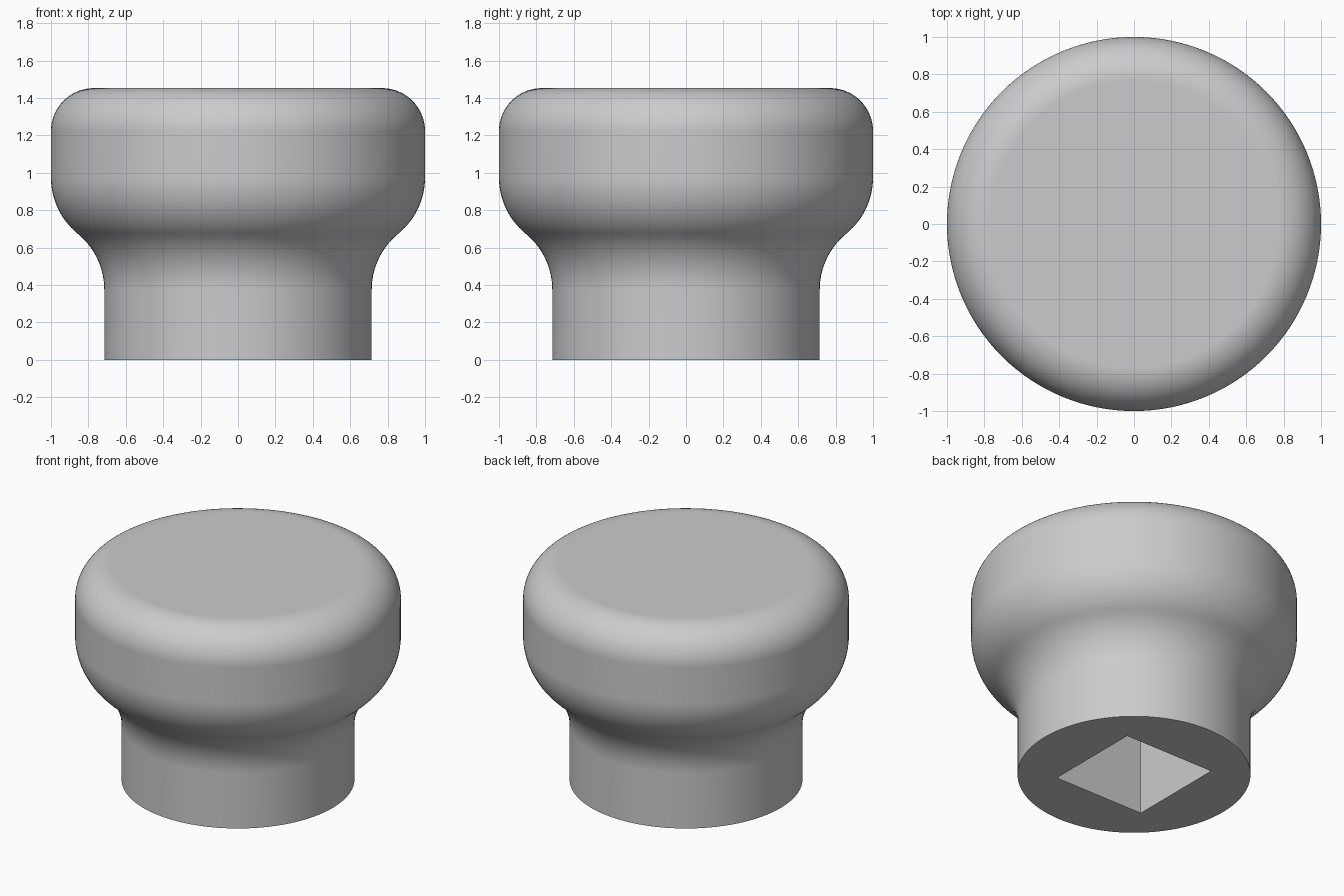
import bpy, bmesh
from math import sin, cos, radians, pi

SEGMENTS = 128
STEM_R, CAP_R, HEIGHT = 0.715, 1.0, 1.453
SOCKET_SIDE, SOCKET_DEPTH = 0.672, 0.8

if "Cube" in bpy.data.objects:
    bpy.data.objects.remove(bpy.data.objects["Cube"], do_unlink=True)


def make_material(name, color):
    mat = bpy.data.materials.new(name)
    mat.use_nodes = True
    mat.diffuse_color = color
    mat.node_tree.nodes["Principled BSDF"].inputs["Base Color"].default_value = color
    return mat


def arc(cx, cz, radius, start, end, steps):
    """Points (r, z) along a circular arc, angles in degrees."""
    angles = [radians(start + (end - start) * i / steps) for i in range(steps + 1)]
    return [(cx + radius * cos(a), cz + radius * sin(a)) for a in angles]


def lathe(name, profile):
    """Revolve an (r, z) profile around z and close both ends."""
    bm = bmesh.new()
    rings = []
    for r, z in profile:
        rings.append([bm.verts.new((r * cos(2 * pi * i / SEGMENTS),
                                    r * sin(2 * pi * i / SEGMENTS), z))
                      for i in range(SEGMENTS)])
    for low, high in zip(rings, rings[1:]):
        for i in range(SEGMENTS):
            j = (i + 1) % SEGMENTS
            bm.faces.new((low[i], low[j], high[j], high[i]))
    bm.faces.new(rings[0][::-1])
    bm.faces.new(rings[-1])
    mesh = bpy.data.meshes.new(name)
    bm.to_mesh(mesh)
    bm.free()
    obj = bpy.data.objects.new(name, mesh)
    bpy.context.collection.objects.link(obj)
    return obj


# Knob body: straight stem, S-shaped neck, cylindrical cap, rounded rim
NECK_R, NECK_ANGLE, RIM_R = 0.387, 50.8, 0.23
profile = [(STEM_R, 0)]
profile += arc(STEM_R + NECK_R, 0.375, NECK_R, 180, 180 - NECK_ANGLE, 14)
profile += arc(CAP_R - NECK_R, 0.975, NECK_R, -NECK_ANGLE, 0, 14)[1:]
profile += arc(CAP_R - RIM_R, HEIGHT - RIM_R, RIM_R, 0, 90, 18)
knob = lathe("knob_body", profile)
knob.data.materials.append(make_material("plain grey", (0.6, 0.6, 0.6, 1)))

# Square socket cut up into the stem
bpy.ops.mesh.primitive_cube_add(size=1)
cutter = bpy.context.object
cutter.name = "socket_cutter"
cutter.scale = (SOCKET_SIDE, SOCKET_SIDE, 2 * SOCKET_DEPTH)
cutter.hide_render = True
cut = knob.modifiers.new("socket", "BOOLEAN")
cut.operation = "DIFFERENCE"
cut.solver = "EXACT"
cut.object = cutter

bpy.ops.object.select_all(action="DESELECT")
knob.select_set(True)
bpy.context.view_layer.objects.active = knob
bpy.ops.object.modifier_apply(modifier=cut.name)
bpy.data.objects.remove(cutter, do_unlink=True)

# Smooth curves, crisp base and socket edges, flat top
bpy.ops.object.shade_smooth_by_angle(angle=radians(30))
weighted = knob.modifiers.new("flat_faces", "WEIGHTED_NORMAL")
weighted.keep_sharp = True
